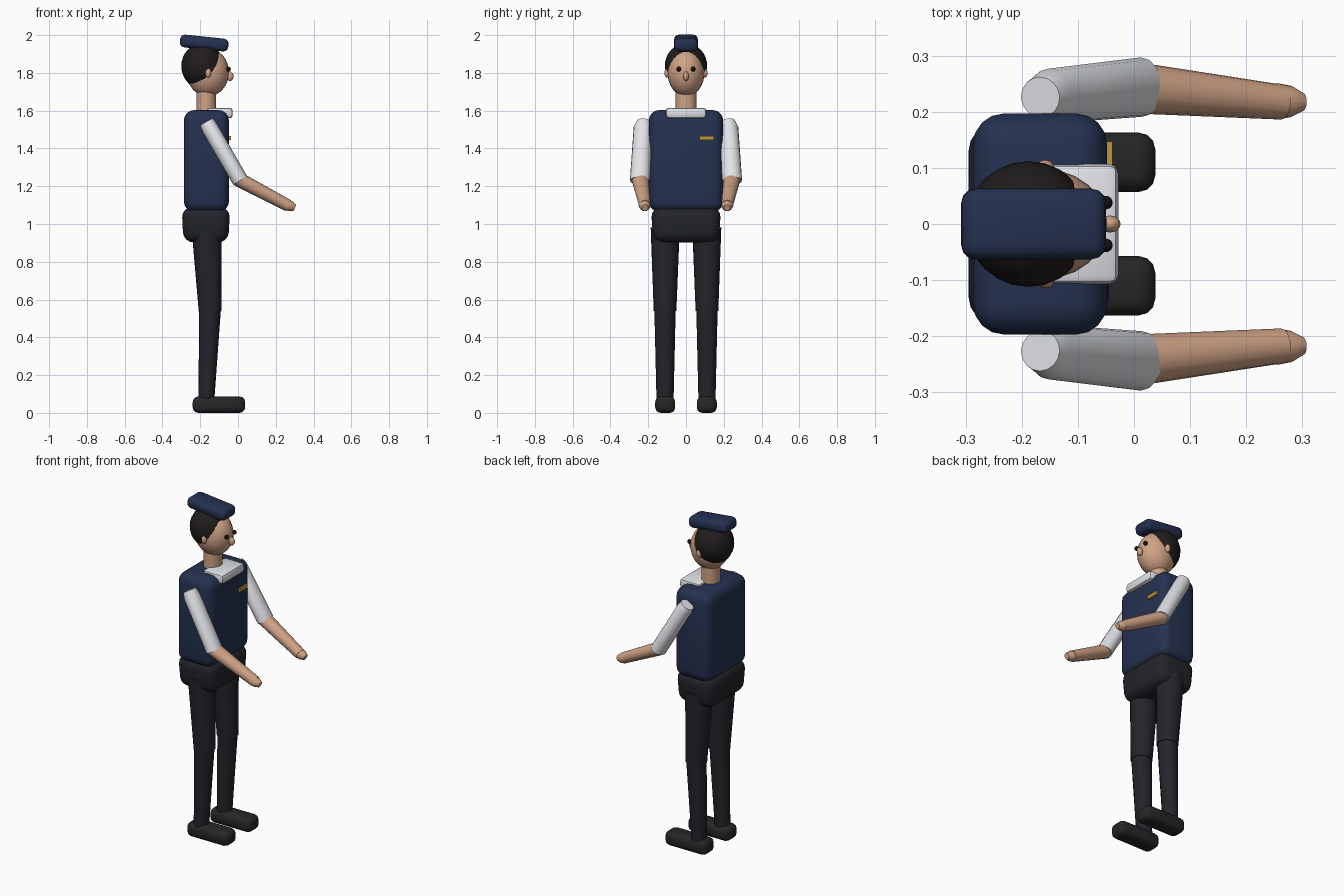
import bpy, bmesh, math
from mathutils import Vector, Matrix

if "Cube" in bpy.data.objects:
    bpy.data.objects.remove(bpy.data.objects["Cube"])


def material(name, rgb):
    m = bpy.data.materials.new(name)
    lin = [((c / 255 + 0.055) / 1.055) ** 2.4 for c in rgb]
    m.diffuse_color = (*lin, 1)
    m.use_nodes = True
    m.node_tree.nodes["Principled BSDF"].inputs["Base Color"].default_value = m.diffuse_color
    return m


NAVY = material("navy", (37, 49, 80))
DARK = material("charcoal", (35, 36, 42))
BLACK = material("black", (38, 38, 38))
HAIR = material("hair_black", (32, 29, 27))
EYE = material("eye_black", (18, 18, 18))
SKIN = material("skin", (208, 163, 134))
WHITE = material("white", (225, 227, 231))
GOLD = material("gold", (190, 150, 60))


def finish(name, bm, mat, bevel=0, segments=3, angle=40):
    bmesh.ops.recalc_face_normals(bm, faces=bm.faces[:])
    me = bpy.data.meshes.new(name)
    bm.to_mesh(me)
    bm.free()
    ob = bpy.data.objects.new(name, me)
    bpy.context.collection.objects.link(ob)
    me.materials.append(mat)
    bpy.ops.object.select_all(action='DESELECT')
    bpy.context.view_layer.objects.active = ob
    ob.select_set(True)
    if bevel:
        b = ob.modifiers.new("bevel", 'BEVEL')
        b.width, b.segments = bevel, segments
        b.limit_method = 'NONE'
        bpy.ops.object.modifier_apply(modifier="bevel")
    bpy.ops.object.shade_smooth_by_angle(angle=math.radians(angle))
    return ob


def box(name, lo, hi, mat, bevel=0, segments=3, bottom=1, top=1, tilt=0):
    """Rounded box between two corners, optionally tapered and pitched."""
    lo, hi = Vector(lo), Vector(hi)
    size = hi - lo
    bm = bmesh.new()
    bmesh.ops.create_cube(bm, size=1)
    for v in bm.verts:
        s = top if v.co.z > 0 else bottom
        v.co = Vector((v.co.x * s * size.x, v.co.y * s * size.y, v.co.z * size.z))
    bm.transform(Matrix.Translation((lo + hi) / 2) @ Matrix.Rotation(math.radians(tilt), 4, 'Y'))
    return finish(name, bm, mat, bevel, segments)


def ball(name, centre, radii, mat):
    bm = bmesh.new()
    bmesh.ops.create_uvsphere(bm, u_segments=24, v_segments=16, radius=1)
    bm.transform(Matrix.Translation(Vector(centre)) @ Matrix.Diagonal((*radii, 1)))
    return finish(name, bm, mat)


def limb(name, rings, mat, sides=16):
    """Loft of elliptical rings: (centre, half width along y, half depth)."""
    bm = bmesh.new()
    d = (Vector(rings[-1][0]) - Vector(rings[0][0])).normalized()
    u = (Vector((0, 1, 0)) - d * d.y).normalized()
    w = d.cross(u)
    loops = []
    for c, ry, rd in rings:
        loops.append([bm.verts.new(Vector(c) + u * (ry * math.cos(2 * math.pi * i / sides))
                                   + w * (rd * math.sin(2 * math.pi * i / sides)))
                      for i in range(sides)])
    for a, b in zip(loops, loops[1:]):
        for i in range(sides):
            j = (i + 1) % sides
            bm.faces.new((a[i], a[j], b[j], b[i]))
    bm.faces.new(loops[0])
    bm.faces.new(loops[-1])
    return finish(name, bm, mat)


# Legs, arms and paired face parts
for side, s in (("left", 1), ("right", -1)):
    box(side + "_shoe", (-0.24, s * 0.11 - 0.053, 0.0), (0.038, s * 0.11 + 0.053, 0.087),
        BLACK, 0.03)
    limb(side + "_shin", [((-0.168, s * 0.111, 0.06), 0.045, 0.042),
                          ((-0.147, s * 0.111, 0.57), 0.057, 0.058)], DARK)
    limb(side + "_thigh", [((-0.147, s * 0.111, 0.54), 0.06, 0.061),
                           ((-0.166, s * 0.11, 0.98), 0.077, 0.08)], DARK)
    limb(side + "_sleeve", [((-0.167, s * 0.226, 1.54), 0.036, 0.04),
                            ((-0.15, s * 0.228, 1.51), 0.049, 0.044),
                            ((0.013, s * 0.244, 1.228), 0.053, 0.043)], WHITE)
    limb(side + "_forearm", [((0.0, s * 0.243, 1.238), 0.046, 0.039),
                             ((0.265, s * 0.217, 1.098), 0.031, 0.032)], SKIN)
    limb(side + "_hand", [((0.235, s * 0.22, 1.113), 0.028, 0.026),
                          ((0.255, s * 0.219, 1.102), 0.032, 0.03),
                          ((0.28, s * 0.218, 1.093), 0.028, 0.027),
                          ((0.301, s * 0.217, 1.086), 0.016, 0.018)], SKIN)
    ball(side + "_ear", (-0.158, s * 0.1, 1.8), (0.016, 0.014, 0.025), SKIN)
    ball(side + "_eye", (-0.05, s * 0.038, 1.82), (0.012, 0.012, 0.013), EYE)

# Body
box("hips", (-0.298, -0.186, 0.902), (-0.042, 0.186, 1.09), DARK, 0.055, 4, bottom=0.93)
box("vest", (-0.287, -0.197, 1.065), (-0.048, 0.197, 1.603), NAVY, 0.055, 4)
box("collar", (-0.165, -0.107, 1.56), (-0.028, 0.107, 1.615), WHITE, 0.016, 2)
box("badge", (-0.052, 0.072, 1.445), (-0.038, 0.147, 1.467), GOLD)

# Head
limb("neck", [((-0.168, 0, 1.55), 0.055, 0.052), ((-0.168, 0, 1.74), 0.055, 0.052)], SKIN, 24)
ball("face", (-0.16, 0, 1.803), (0.112, 0.098, 0.128), SKIN)
ball("hair", (-0.188, 0, 1.836), (0.112, 0.112, 0.121), HAIR)
ball("nose", (-0.043, 0, 1.782), (0.019, 0.015, 0.025), SKIN)

# Flat cap, pitched forward
box("cap", (-0.308, -0.063, 1.924), (-0.05, 0.063, 1.992), NAVY, 0.026, 3, tilt=6)
